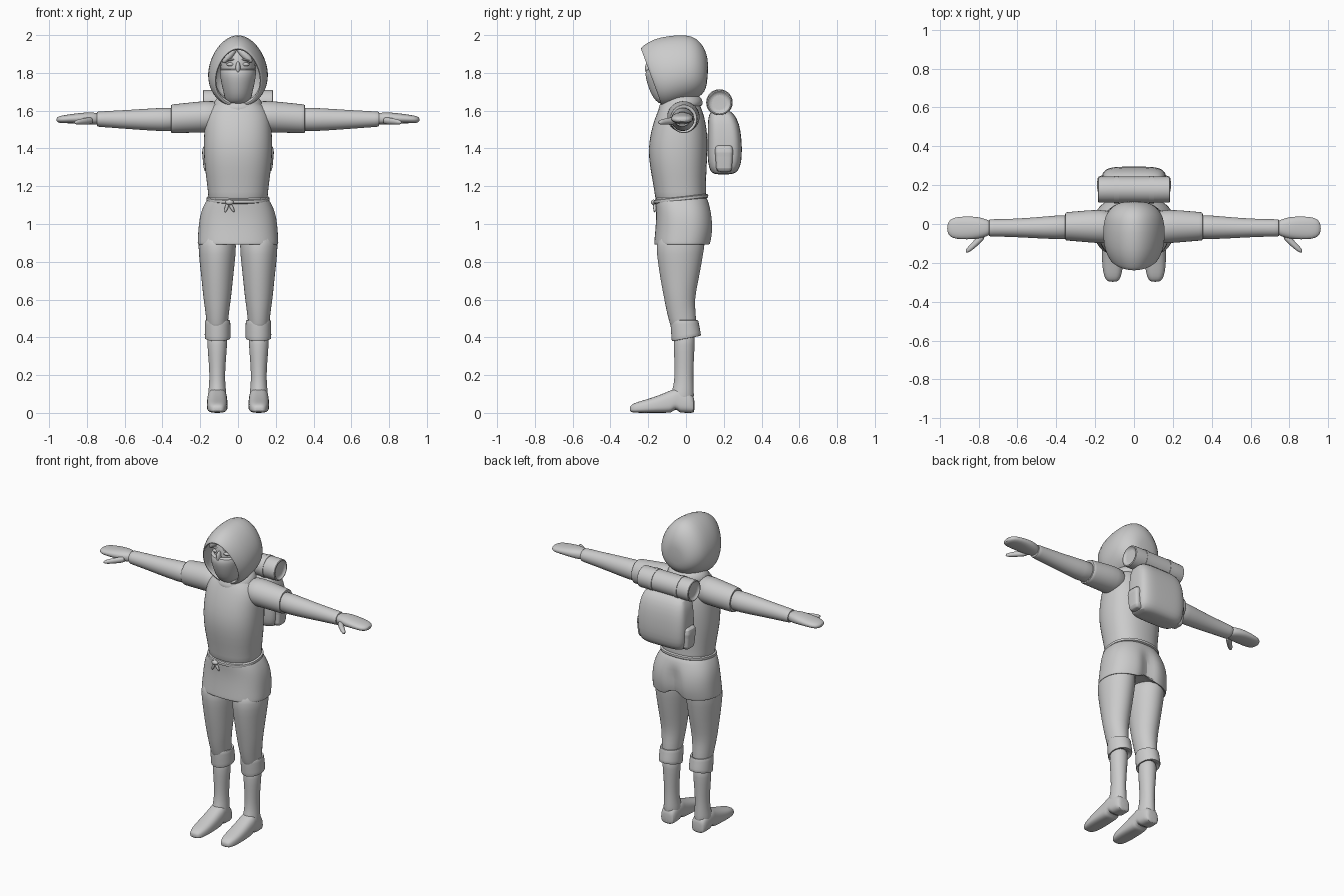
import bpy, bmesh, math
from mathutils import Matrix


def finish(name, bm, mirror=False, sub=1, angle=40):
    bmesh.ops.recalc_face_normals(bm, faces=bm.faces)
    me = bpy.data.meshes.new(name)
    bm.to_mesh(me)
    bm.free()
    ob = bpy.data.objects.new(name, me)
    bpy.context.collection.objects.link(ob)
    if mirror:
        ob.modifiers.new("mirror", 'MIRROR').use_mirror_merge = False
    if sub:
        ob.modifiers.new("smooth", 'SUBSURF').levels = sub
    bpy.ops.object.select_all(action='DESELECT')
    ob.select_set(True)
    bpy.context.view_layer.objects.active = ob
    bpy.ops.object.shade_smooth_by_angle(angle=math.radians(angle))
    return ob


def loft(name, axis, rings, n=2.0, seg=24, egg=0.0, edit=None, **kw):
    """Skin oval rings (cx, cy, cz, radius_u, radius_v, tilt) along an axis."""
    bm = bmesh.new()
    loops = []
    for cx, cy, cz, ru, rv, *t in rings:
        tilt = t[0] if t else 0
        loop = []
        for i in range(seg):
            a = 2 * math.pi * i / seg
            c, s = math.cos(a), math.sin(a)
            u = math.copysign(abs(c) ** (2 / n), c) * (1 - egg * s)
            v = math.copysign(abs(s) ** (2 / n), s)
            p = {'x': (cx + tilt * v, cy + ru * u, cz + rv * v),
                 'y': (cx + ru * u, cy + tilt * v, cz + rv * v),
                 'z': (cx + ru * u, cy + rv * v, cz + tilt * v)}[axis]
            loop.append(bm.verts.new(p))
        loops.append(loop)
    for a, b in zip(loops, loops[1:]):
        for i in range(seg):
            j = (i + 1) % seg
            bm.faces.new((a[i], a[j], b[j], b[i]))
    bm.faces.new(loops[0])
    bm.faces.new(loops[-1])
    if edit:
        for v in bm.verts:
            edit(v.co)
    return finish(name, bm, **kw)


def ball(name, loc, size, rot=0, **kw):
    bm = bmesh.new()
    bmesh.ops.create_uvsphere(bm, u_segments=16, v_segments=10, radius=1,
        matrix=Matrix.Translation(loc) @ Matrix.Rotation(rot, 4, 'Y') @ Matrix.Diagonal((*size, 1)))
    return finish(name, bm, sub=0, **kw)


def tall(cx, rows):
    """Rows (z, y_front, y_back, half_width, tilt) to rings for a z loft."""
    return [(cx, (r[1] + r[2]) / 2, r[0], r[3], (r[2] - r[1]) / 2, *r[4:]) for r in rows]


# tunic body
loft("tunic", 'z', tall(0, [
    (1.10, -.155, .11, .155), (1.14, -.165, .108, .158), (1.2, -.172, .106, .163),
    (1.3, -.192, .11, .178), (1.4, -.202, .116, .184), (1.5, -.185, .113, .18),
    (1.58, -.158, .095, .172), (1.625, -.138, .078, .14), (1.65, -.125, .06, .10),
    (1.68, -.11, .05, .08)]), n=2.3)


# skirt, pinched and notched at the middle of the back
def pinch(co):
    if co.y > 0 and abs(co.x) < .06 and co.z < 1.06:
        k = 1 - abs(co.x) / .06
        co.y -= .035 * k
        if co.z < .91:
            co.z += .045 * k


loft("skirt", 'z', tall(0, [
    (1.155, -.155, .10, .145), (1.135, -.165, .112, .16), (1.09, -.16, .13, .188),
    (1.03, -.158, .146, .205), (.96, -.163, .148, .211), (.91, -.168, .138, .214),
    (.895, -.169, .135, .214), (.89, -.167, .133, .212), (.895, -.155, .12, .20),
    (.93, -.13, .10, .18)]), n=2.4, seg=40, edit=pinch)

# cord belt with a knot
loft("belt", 'z', tall(0, [
    (1.118, -.16, .11, .155, .016), (1.124, -.174, .12, .17, .016),
    (1.142, -.174, .12, .17, .016), (1.148, -.16, .11, .155, .016)]), n=2.3)
ball("belt_knot", (-.045, -.172, 1.115), (.022, .014, .014))
for dx, a in ((-.06, .3), (-.035, -.5)):
    ball("belt_tail", (dx, -.166, 1.09), (.009, .008, .03), rot=a)

# arms
loft("sleeve", 'x', [
    (.08, -.02, 1.57, .085, .085), (.18, -.012, 1.568, .088, .084),
    (.27, -.012, 1.562, .08, .08), (.345, -.012, 1.557, .074, .077),
    (.355, -.012, 1.557, .072, .076), (.355, -.014, 1.556, .055, .06),
    (.33, -.014, 1.556, .05, .05)], mirror=True)
loft("forearm", 'x', [
    (.30, -.015, 1.555, .064, .064), (.4, -.017, 1.553, .062, .063),
    (.52, -.02, 1.553, .053, .055), (.64, -.02, 1.554, .046, .047),
    (.735, -.02, 1.555, .045, .041), (.747, -.02, 1.555, .044, .04),
    (.748, -.02, 1.556, .03, .026)], mirror=True)
loft("hand", 'x', [
    (.73, -.02, 1.556, .032, .028), (.76, -.02, 1.558, .044, .032),
    (.80, -.02, 1.56, .057, .032), (.86, -.02, 1.559, .06, .026),
    (.92, -.021, 1.555, .057, .022), (.948, -.021, 1.553, .044, .018),
    (.962, -.022, 1.552, .02, .009)], n=2.3, mirror=True)
loft("thumb", 'x', [
    (.765, -.05, 1.548, .026, .02), (.80, -.083, 1.545, .024, .019),
    (.835, -.117, 1.541, .021, .016), (.858, -.135, 1.538, .015, .012),
    (.866, -.141, 1.537, .005, .005)], seg=14, mirror=True)

# legs and boots
loft("leg", 'z', tall(.11, [
    (.97, -.14, .11, .095), (.88, -.16, .098, .102), (.8, -.15, .085, .094),
    (.7, -.135, .066, .083), (.6, -.115, .045, .073), (.53, -.102, .052, .062),
    (.47, -.085, .055, .057), (.43, -.075, .05, .05)]), mirror=True)
loft("boot_cuff", 'z', tall(.108, [
    (.47, -.06, .045, .052), (.492, -.07, .055, .056), (.492, -.082, .066, .067),
    (.48, -.084, .067, .068), (.405, -.077, .08, .069, .014), (.392, -.076, .08, .069, .014),
    (.392, -.065, .06, .055, .014), (.42, -.055, .045, .05)]), mirror=True)
loft("boot_shaft", 'z', tall(.11, [
    (.44, -.062, .05, .054), (.36, -.066, .046, .053), (.28, -.062, .042, .046),
    (.2, -.06, .038, .041), (.14, -.066, .04, .044), (.09, -.085, .043, .05),
    (.05, -.08, .04, .05)]), mirror=True)
foot = [(-.298, .02, .01, .03), (-.288, .036, .002, .046), (-.25, .049, 0, .06),
        (-.2, .054, 0, .074), (-.14, .055, 0, .094), (-.085, .054, 0, .118), (-.075, .054, .004, .122),
        (-.055, .053, .022, .13), (-.035, .052, .004, .13), (-.028, .052, 0, .13),
        (.02, .05, 0, .11), (.038, .044, 0, .09), (.045, .03, .008, .07)]
loft("boot_foot", 'y', [(.11, y, (a + b) / 2, rx, (b - a) / 2) for y, rx, a, b in foot],
     n=2.8, egg=.12, mirror=True)

# hood: inner lining first, over the front rim, then the outer shell
hood = [(-.04, -.02, 1.90, 1.69, .09), (-.11, -.05, 1.94, 1.655, .128),
        (-.2, -.10, 1.93, 1.645, .122), (-.232, -.125, 1.92, 1.64, .112),
        (-.242, -.13, 1.928, 1.63, .119), (-.232, -.128, 1.942, 1.62, .128),
        (-.17, -.10, 1.982, 1.615, .15), (-.09, -.06, 1.997, 1.625, .158),
        (0, -.01, 2.004, 1.64, .157), (.055, .035, 1.985, 1.655, .146),
        (.09, .07, 1.945, 1.672, .122), (.110, .1, 1.90, 1.70, .09),
        (.118, .113, 1.85, 1.745, .05)]
loft("hood", 'y', [(0, (a + b) / 2, (t + d) / 2, w, (t - d) / 2, (a - b) / 2)
                   for a, b, t, d, w in hood], egg=.16, seg=32)
loft("hood_collar", 'z', tall(0, [
    (1.60, -.145, .09, .13, .015), (1.625, -.148, .09, .135, .018),
    (1.65, -.14, .085, .125, .015), (1.69, -.11, .06, .10)]))

# face, hair, mask
loft("head", 'z', tall(0, [
    (1.64, -.12, .03, .05), (1.72, -.175, .04, .08), (1.8, -.193, .05, .093),
    (1.86, -.192, .05, .094), (1.91, -.18, .04, .08), (1.94, -.15, .02, .05)]))
loft("face_mask", 'z', tall(0, [
    (1.63, -.13, 0, .055), (1.65, -.16, 0, .066), (1.69, -.188, 0, .076),
    (1.75, -.208, 0, .09), (1.79, -.218, 0, .096), (1.82, -.211, 0, .098),
    (1.822, -.195, 0, .09)]))
ball("nose", (0, -.195, 1.825), (.013, .022, .035))
ball("eye", (.04, -.176, 1.845), (.021, .012, .010), mirror=True)
ball("eyebrow", (.043, -.177, 1.868), (.027, .012, .005), rot=.12, mirror=True)
for x, a in ((-.045, .7), (.035, -.8)):
    ball("hair_lock", (x, -.172, 1.895), (.02, .02, .055), rot=a)

# backpack, side pockets, bedroll
loft("backpack", 'z', tall(0, [
    (1.262, .16, .235, .11), (1.27, .135, .265, .145), (1.3, .12, .288, .16),
    (1.36, .113, .297, .168), (1.45, .115, .295, .168), (1.53, .115, .283, .16),
    (1.585, .12, .255, .145), (1.605, .145, .22, .11)]), n=4, seg=40)
loft("side_pocket", 'z', tall(.15, [
    (1.275, .17, .235, .02), (1.285, .158, .245, .034), (1.37, .156, .247, .038),
    (1.372, .152, .251, .041), (1.41, .154, .248, .038), (1.418, .165, .235, .02)]),
     n=4, mirror=True)
roll = [(.172, .05), (.180, .053), (.186, .060), (.183, .067), (.172, .068)]
loft("bedroll", 'x', [(-x, .177, 1.643, r, r) for x, r in roll]
     + [(x, .177, 1.643, r, r) for x, r in reversed(roll)], seg=28)
for x in (-.09, .09):
    loft("bedroll_strap", 'x', [(x + d, .177, 1.643, r, r) for d, r in
         ((-.012, .06), (-.012, .0705), (.012, .0705), (.012, .06))], seg=28, sub=0)
